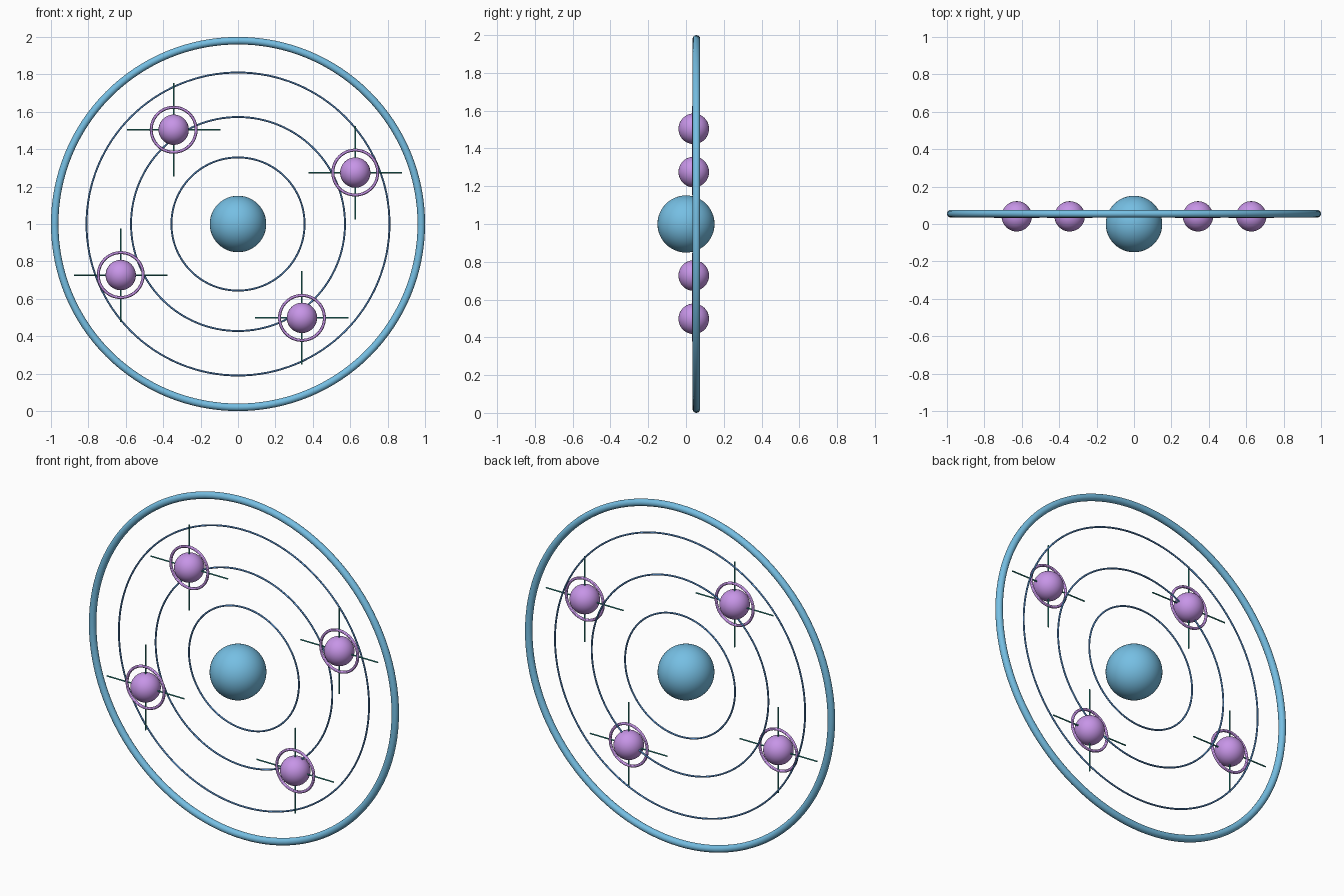
import bpy
from math import pi

cube = bpy.data.objects.get("Cube")
if cube:
    bpy.data.objects.remove(cube, do_unlink=True)


def material(name, rgb):
    mat = bpy.data.materials.new(name)
    mat.use_nodes = True
    mat.diffuse_color = (*rgb, 1)
    mat.node_tree.nodes["Principled BSDF"].inputs["Base Color"].default_value = (*rgb, 1)
    return mat


sky_blue = material("sky blue", (0.18, 0.52, 0.77))
violet = material("violet", (0.57, 0.30, 0.80))
mid_blue = material("mid blue", (0.10, 0.28, 0.60))
teal = material("teal", (0.03, 0.33, 0.29))


def finish(name, mat):
    obj = bpy.context.object
    obj.name = name
    obj.data.materials.append(mat)
    bpy.ops.object.shade_smooth_by_angle()


def ball(name, mat, place, radius):
    bpy.ops.mesh.primitive_uv_sphere_add(segments=48, ring_count=24, radius=radius, location=place)
    finish(name, mat)


def ring(name, mat, place, radius, thickness, sides=12):
    # Upright ring facing the front
    bpy.ops.mesh.primitive_torus_add(
        major_radius=radius, minor_radius=thickness, major_segments=128,
        minor_segments=sides, location=place, rotation=(pi / 2, 0, 0))
    finish(name, mat)


def rod(name, mat, place, length, thickness, turn):
    bpy.ops.mesh.primitive_cylinder_add(
        vertices=8, radius=thickness, depth=length, location=place, rotation=(0, turn, 0))
    finish(name, mat)


MID = 1.0       # height of the centre
RING_Y = 0.055  # depth of the large rings
NODE_Y = 0.041  # depth of the small balls

# Central ball, thick rim and thin orbit rings
ball("central_ball", sky_blue, (0, 0, MID), 0.151)
ring("outer_rim", sky_blue, (0, RING_Y, MID), 0.98, 0.02, 16)
for label, radius in (("inner", 0.356), ("middle", 0.572), ("wide", 0.81)):
    ring(label + "_orbit", mid_blue, (0, RING_Y, MID), radius, 0.005)

# Four small balls, each with a halo and a crosshair
nodes = {
    "upper_right": (-0.344, 0.504),
    "upper_left": (0.627, 0.275),
    "lower_right": (-0.627, -0.273),
    "lower_left": (0.342, -0.502),
}
for label, (x, dz) in nodes.items():
    place = (x, NODE_Y, MID + dz)
    ball(label + "_ball", violet, place, 0.081)
    ring(label + "_halo", violet, place, 0.12, 0.008)
    rod(label + "_upright_rod", teal, place, 0.5, 0.004, 0)
    rod(label + "_level_rod", teal, place, 0.5, 0.004, pi / 2)
